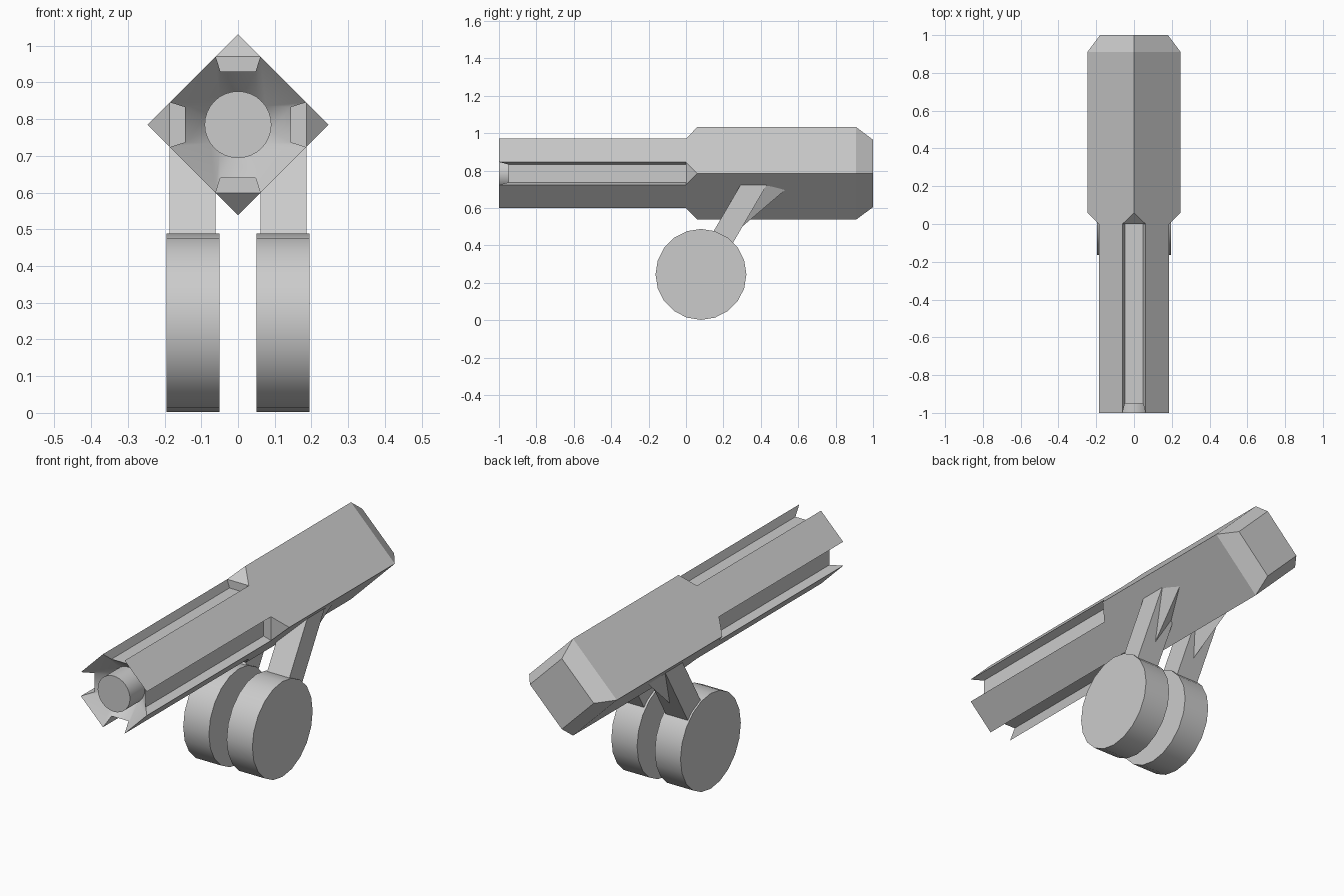
import bpy, bmesh
from math import sin, cos, pi, radians
from mathutils import Vector

if "Cube" in bpy.data.objects:
    bpy.data.objects.remove(bpy.data.objects["Cube"], do_unlink=True)

grey = bpy.data.materials.new("plain_grey")
grey.use_nodes = True
colour = (0.6, 0.6, 0.6, 1)
grey.diffuse_color = colour
grey.node_tree.nodes["Principled BSDF"].inputs["Base Color"].default_value = colour

AXIS = 0.785   # height of the body axis
R = 0.247      # half diagonal of the diamond body
SLOT = 0.061   # half width of each corner slot


def finish(name, bm, smooth=False):
    bmesh.ops.recalc_face_normals(bm, faces=bm.faces)
    mesh = bpy.data.meshes.new(name)
    bm.to_mesh(mesh)
    bm.free()
    mesh.materials.append(grey)
    obj = bpy.data.objects.new(name, mesh)
    bpy.context.collection.objects.link(obj)
    if smooth:
        bpy.ops.object.select_all(action="DESELECT")
        obj.select_set(True)
        bpy.context.view_layer.objects.active = obj
        bpy.ops.object.shade_smooth_by_angle(angle=radians(35))
    return obj


def hull(name, points):
    bm = bmesh.new()
    verts = [bm.verts.new(p) for p in points]
    bmesh.ops.convex_hull(bm, input=verts)
    bmesh.ops.dissolve_limit(bm, angle_limit=0.01, verts=bm.verts, edges=bm.edges)
    return finish(name, bm)


def around(points):
    """Repeat (across, y, out) points on the four corners of the body."""
    ring = []
    for k in range(4):
        c, s = cos(k * pi / 2), sin(k * pi / 2)
        ring += [Vector((a * c + o * s, y, AXIS - a * s + o * c)) for a, y, o in points]
    return ring


def cylinder(name, start, end, radius, sides):
    start, end = Vector(start), Vector(end)
    bm = bmesh.new()
    bmesh.ops.create_cone(bm, cap_ends=True, segments=sides, radius1=radius,
                          radius2=radius, depth=(end - start).length)
    turn = Vector((0, 0, 1)).rotation_difference(end - start).to_matrix().to_4x4()
    turn.translation = (start + end) / 2
    bm.transform(turn)
    return finish(name, bm, smooth=True)


# Rear housing: a diamond prism with cut front tips and a tapered back
hull("rear_housing", around([(-SLOT, 0, R - SLOT), (SLOT, 0, R - SLOT),
                             (0, 0.06, R), (0, 0.91, R), (0, 1, 0.18)]))

# Slotted barrel: four slots along the corners and a hollow muzzle
lip = [(-SLOT, R - SLOT), (-0.048, 0.145), (0.048, 0.145), (SLOT, R - SLOT)]
front_y = [-1, -0.95, -0.95, -1]
angles = [radians(a) for a in (-33.75, -11.25, 11.25, 33.75)]
rings = [around([(a, 0, o) for a, o in lip]),
         around([(a, y, o) for (a, o), y in zip(lip, front_y)]),
         around([(0.091 * sin(t), -0.88, 0.091 * cos(t)) for t in angles])]
bm = bmesh.new()
loops = [[bm.verts.new(p) for p in ring] for ring in rings]
for first, second in zip(loops, loops[1:]):
    for i in range(len(first)):
        j = (i + 1) % len(first)
        bm.faces.new((first[i], first[j], second[j], second[i]))
bm.faces.new(loops[0])
bm.faces.new(loops[-1])
finish("slotted_barrel", bm, smooth=True)

# Round plug inside the muzzle
cylinder("muzzle_plug", (0, -0.87, AXIS), (0, -1, AXIS), 0.091, 32)

# Wheels, slanted legs and rear leg webs on both sides
for side, x in (("left", 1), ("right", -1)):
    cylinder(side + "_wheel", (x * 0.05, 0.08, 0.245), (x * 0.195, 0.08, 0.245), 0.243, 20)
    leg = [(x * a, y, z) for a in (SLOT, R - SLOT)
           for y, z in ((0.074, 0.35), (0.214, 0.35), (0.29, 0.72), (0.43, 0.72))
           if z < 0.5]
    slope = 0.583
    for a in (SLOT, R - SLOT):
        z = AXIS - R + a
        leg += [(x * a, 0.074 + slope * (z - 0.35), z),
                (x * a, 0.214 + slope * (z - 0.35), z)]
    hull(side + "_leg", leg)
    hull(side + "_leg_web", [(x * 0.12, 0.3, 0.5), (x * 0.185, 0.42, 0.72),
                             (x * 0.07, 0.36, 0.61), (x * 0.16, 0.54, 0.705),
                             (x * 0.12, 0.4, 0.7)])
